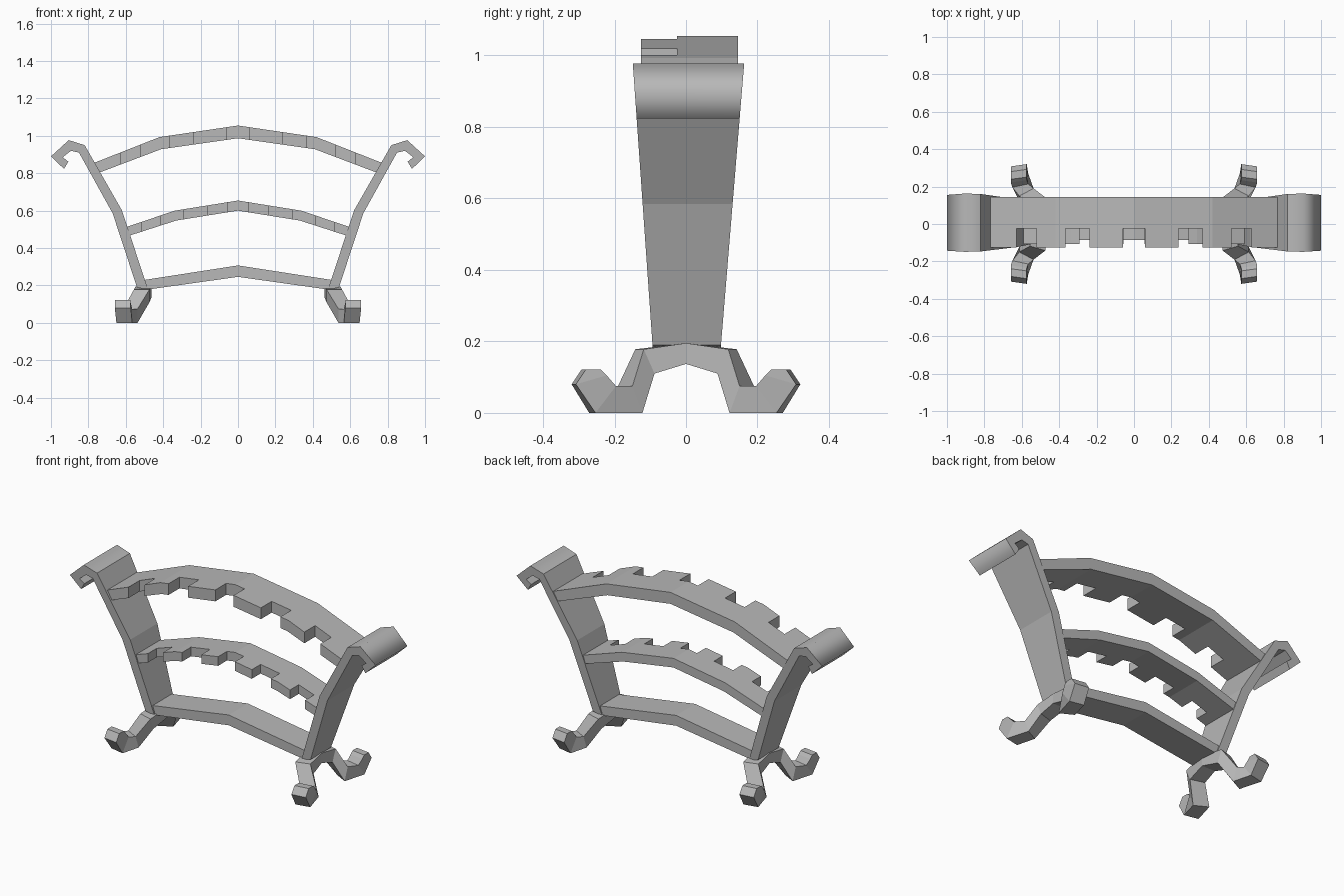
import bpy, bmesh
from math import cos, sin, radians
from mathutils import Vector

cube = bpy.data.objects.get("Cube")
if cube:
    bpy.data.objects.remove(cube, do_unlink=True)

# Single grey material
grey = bpy.data.materials.new("plain grey")
grey.use_nodes = True
GREY = (0.48, 0.48, 0.48, 1)
grey.diffuse_color = GREY
grey.node_tree.nodes["Principled BSDF"].inputs["Base Color"].default_value = GREY


def finish(name, bm):
    """Turn a bmesh into a linked object."""
    bmesh.ops.recalc_face_normals(bm, faces=bm.faces)
    mesh = bpy.data.meshes.new(name)
    bm.to_mesh(mesh)
    bm.free()
    mesh.materials.append(grey)
    obj = bpy.data.objects.new(name, mesh)
    bpy.context.collection.objects.link(obj)
    return obj


def loft(name, sections, cap_start=True, smooth=lambda i, k: False):
    """Skin a run of four-cornered sections."""
    bm = bmesh.new()
    rings = [[bm.verts.new(p) for p in s] for s in sections]
    for i, (a, b) in enumerate(zip(rings, rings[1:])):
        for k in range(4):
            n = (k + 1) % 4
            face = bm.faces.new((a[k], a[n], b[n], b[k]))
            face.smooth = smooth(i, k)
    bm.faces.new(rings[-1])
    if cap_start:
        bm.faces.new(rings[0])
    return finish(name, bm)


def mirror(obj, x, y):
    mod = obj.modifiers.new("mirror", 'MIRROR')
    mod.use_axis = (x, y, False)
    mod.use_clip = False
    return obj


# Side panels: tapered boards ending in an outward scroll
def panel_y(z):
    t = (z - 0.18) / 0.8
    return -0.093 - 0.056 * t, 0.097 + 0.066 * t


inner = [(0.48, 0.175), (0.62, 0.60), (0.82, 0.95), (0.905, 0.977), (1.0, 0.89), (0.93, 0.823)]
outer = [(0.54, 0.19), (0.67, 0.585), (0.85, 0.91), (0.893, 0.92), (0.937, 0.885), (0.907, 0.862)]
sections = []
for (xi, zi), (xo, zo) in zip(inner, outer):
    f, b = panel_y(zi)
    g, c = panel_y(zo)
    sections.append([(xi, f, zi), (xi, b, zi), (xo, c, zo), (xo, g, zo)])
mirror(loft("side_panels", sections, smooth=lambda i, k: k == 0 and i >= 2), True, False)


# Shelves: bent boards, two of them notched along the front
def shelf(name, half, front, back, notches=()):
    """half: (x low, z low, x high, z high) from the middle outwards."""
    full = [(-a, b, -c, d) for a, b, c, d in reversed(half[1:])] + half
    obj = loft(name, [[(xl, front, zl), (xl, back, zl), (xh, back, zh), (xh, front, zh)]
                      for xl, zl, xh, zh in full])
    if not notches:
        return
    bm = bmesh.new()
    depth = -0.025 - (front - 0.1)
    for x, width in notches:
        for s in ((1, -1) if x else (1,)):
            made = bmesh.ops.create_cube(bm, size=1)["verts"]
            bmesh.ops.scale(bm, verts=made, vec=(width, depth, 2))
            bmesh.ops.translate(bm, verts=made, vec=(s * x, -0.025 - depth / 2, 0.6))
    cutter = finish("notch_cutter", bm)
    cutter.hide_render = True
    mod = obj.modifiers.new("notches", 'BOOLEAN')
    mod.operation = 'DIFFERENCE'
    mod.solver = 'EXACT'
    mod.object = cutter
    bpy.context.view_layer.objects.active = obj
    bpy.ops.object.modifier_apply(modifier=mod.name)
    bpy.data.objects.remove(cutter, do_unlink=True)


shelf("top_shelf",
      [(0, 0.987, 0, 1.055), (0.412, 0.928, 0.42, 0.993), (0.745, 0.802, 0.77, 0.855)],
      -0.126, 0.145, [(0, 0.12), (0.302, 0.128), (0.575, 0.105)])
shelf("middle_shelf",
      [(0, 0.6, 0, 0.654), (0.33, 0.547, 0.337, 0.6), (0.585, 0.465, 0.605, 0.51)],
      -0.107, 0.117, [(0, 0.11), (0.228, 0.125), (0.465, 0.1)])
shelf("bottom_shelf",
      [(0, 0.246, 0, 0.307), (0.49, 0.177, 0.51, 0.228)],
      -0.086, 0.092)

# Feet: arched legs curling outwards to upturned toes
# Each station: x centre, turn in degrees, low (y, z), high (y, z)
stations = [
    (0.505, 0, (0, 0.137), (0, 0.195)),
    (0.515, 16, (0.1, 0.11), (0.13, 0.178)),
    (0.575, 28, (0.142, 0), (0.17, 0.075)),
    (0.608, 12, (0.262, 0), (0.205, 0.075)),
    (0.616, 8, (0.314, 0.08), (0.228, 0.105)),
    (0.616, 8, (0.286, 0.122), (0.245, 0.122)),
]
sections = []
for x, turn, low, high in stations:
    side = Vector((cos(radians(turn)), -sin(radians(turn)), 0)) * 0.043
    lo, hi = Vector((x, *low)), Vector((x, *high))
    sections.append([lo - side, lo + side, hi + side, hi - side])
mirror(loft("feet", sections, cap_start=False), True, True)
